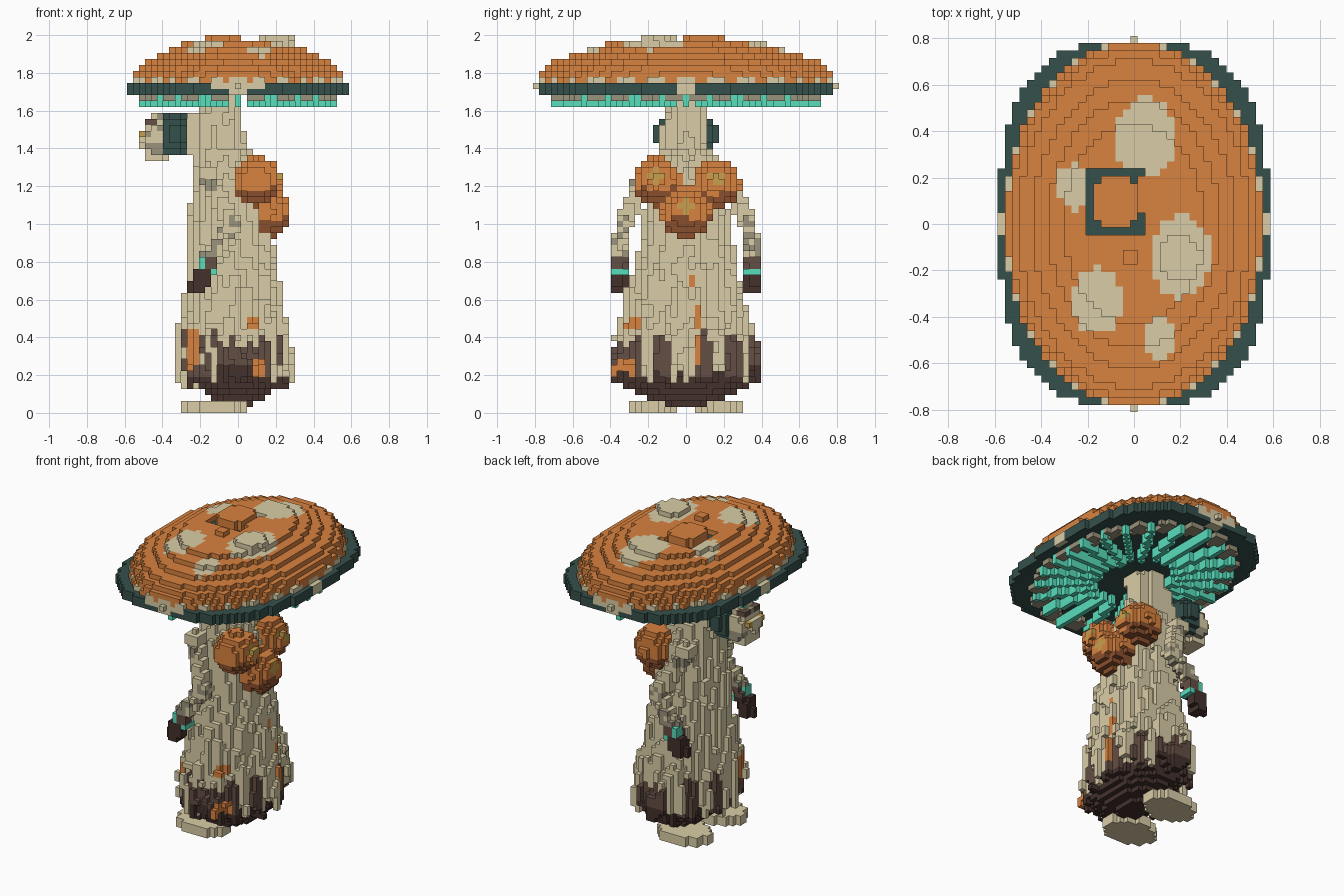
import bpy, bmesh, math
from mathutils import Vector
from mathutils.geometry import intersect_point_line

old = bpy.data.objects.get("Cube")
if old:
    bpy.data.objects.remove(old)

V = 2 / 63  # edge of one block
PALETTE = {"orange": "D9823F", "rust": "8A4F2C", "beige": "DACEA7", "grey": "9A927C",
           "dark_teal": "35504B", "bright_teal": "58DDBB", "brown": "644E44",
           "dark_brown": "43312C", "ochre": "C8A04E"}
NAMES = list(PALETTE)
cells = {}  # block index -> (part, colour)


def linear(code):
    parts = [int(code[n:n + 2], 16) / 255 for n in (0, 2, 4)]
    return [c / 12.92 if c < 0.04 else ((c + 0.055) / 1.055) ** 2.4 for c in parts] + [1]


def make_material(name):
    mat = bpy.data.materials.new(name)
    mat.use_nodes = True
    mat.diffuse_color = linear(PALETTE[name])
    node = next(n for n in mat.node_tree.nodes if n.type == "BSDF_PRINCIPLED")
    node.inputs["Base Color"].default_value = linear(PALETTE[name])
    node.inputs["Roughness"].default_value = 0.9
    return mat


def noise(x, y, s=0):
    return (math.sin(x * 571.3 + y * 913.7 + s * 37.1) * 4375.8) % 1


def fill(part, low, high, shade):
    """Fill the blocks in a box where shade(x, y, z) gives a colour."""
    spans = [range(round(a / V - s), round(b / V - s) + 1) for a, b, s in zip(low, high, (0, 0, 0.5))]
    for i in spans[0]:
        for j in spans[1]:
            for k in spans[2]:
                colour = k >= 0 and shade(i * V, j * V, (k + 0.5) * V)
                if colour:
                    cells[i, j, k] = (part, colour)


def ellipse(x, y, cx, cy, rx, ry, n=2):
    return abs((x - cx) / rx) ** n + abs((y - cy) / ry) ** n


def ellipsoid(part, c, r, colour, n=2):
    c, r = Vector(c), Vector(r)

    def shade(x, y, z):
        d = ellipse(x, y, c.x, c.y, r.x, r.y, n) + abs((z - c.z) / r.z) ** n
        return d < 1 and (colour(x, y, z) if callable(colour) else colour)
    fill(part, c - r, c + r, shade)


def limb(part, a, b, radius, colour):
    a, b = Vector(a), Vector(b)

    def shade(x, y, z):
        p = Vector((x, y, z))
        q, t = intersect_point_line(p, a, b)
        q = a.lerp(b, min(1, max(0, t)))
        return (p - q).length < radius and colour(x, y, z)
    low = [min(m, n) - radius for m, n in zip(a, b)]
    high = [max(m, n) + radius for m, n in zip(a, b)]
    fill(part, low, high, shade)


# Cap: stepped dome with spots and a sunken square holding a knob
STEPS = [1.02, 1, 0.97, 0.91, 0.8, 0.68, 0.55]
SPOTS = [(0.05, 0.37, 0.13, 0.175), (-0.26, 0.16, 0.075, 0.1), (0.2, -0.14, 0.13, 0.18),
         (-0.16, -0.33, 0.11, 0.145), (0.11, -0.5, 0.065, 0.095)]


def dome(x, y, z):
    k = int(z / V)
    if ellipse(x, y, -0.08, 0.095, 0.1, 0.125) < 1:
        return "orange"
    if k == 62:
        if abs(x + 0.02) < 0.03 and abs(y + 0.14) < 0.04:
            return "orange"
        return ellipse(x, y, 0.2, -0.15, 0.09, 0.1) < 1 and "beige"
    if abs(x + 0.08) < 0.125 and abs(y - 0.095) < 0.145 and not (x > 0.02 and abs(y - 0.12) < 0.08):
        return k < 61 and "dark_teal"
    s = STEPS[k - 55]
    if ellipse(x, y, 0, 0, 0.55 * s, 0.775 * s) > 1:
        return None
    if k == 55 and math.cos(28 * math.atan2(y / 0.78, x / 0.57)) > -0.1:
        return "beige"
    spotted = k > 56 and any(ellipse(x, y, *spot) < 1 for spot in SPOTS)
    return "beige" if spotted else "orange"


def rim(x, y, z):
    if ellipse(x, y, 0, 0, 0.58, 0.79, 2.8) < 1:
        width = 0.14 if z > 54 * V else 0.05
        pale = (abs(x) < width and abs(y) > 0.73) or (abs(y) < 0.06 and abs(x) > 0.54)
        return "beige" if pale else "dark_teal"
    return abs(x) < 0.01 and z > 1.72 and "beige"


fill("cap_dome", (-0.6, -0.8, 55.5 * V), (0.6, 0.8, 62.5 * V), dome)
fill("cap_rim", (-0.57, -0.79, 53.5 * V), (0.57, 0.79, 54.5 * V), rim)


# Gills: long bright bars with short grey ones between their ends
def gills(x, y, z):
    e = math.sqrt(ellipse(x, y, 0, 0, 0.55, 0.75))
    step = math.tau / 24
    turn = math.atan2(y, x) / step
    off = math.hypot(x, y) * abs(math.sin((turn - round(turn)) * step))
    if off < 0.53 * V and 0.36 < e < 0.95:
        return "bright_teal"
    return z > 52 * V and math.cos(turn * math.tau) < 0.1 and 0.82 < e < 0.97 and "grey"


fill("gills", (-0.56, -0.76, 51.5 * V), (0.56, 0.76, 52.5 * V), gills)

# Stalk: bark strips on a tapering body that ends in a dripping skirt
PROFILE = [(0.12, -0.02, 0.31, 0.4), (0.3, -0.025, 0.305, 0.395), (0.44, -0.03, 0.29, 0.36),
           (0.56, -0.03, 0.255, 0.325), (0.75, -0.03, 0.24, 0.285), (0.9, -0.035, 0.22, 0.24),
           (1.2, -0.05, 0.19, 0.205), (1.35, -0.07, 0.175, 0.165), (1.42, -0.13, 0.17, 0.125),
           (1.57, -0.125, 0.15, 0.12), (1.61, -0.09, 0.115, 0.115), (1.7, -0.09, 0.115, 0.115)]
# Rust-coloured drips: centre, half size, bottom and top
STREAKS = [(0.24, 0.06, 0.08, 0.025, 0.26, 0.4), (0.24, 0.06, 0.08, 0.025, 0.45, 0.56),
           (0.22, 0.04, 0.08, 0.015, 0.66, 0.73), (-0.24, -0.24, 0.025, 0.1, 0.2, 0.45),
           (0.11, -0.3, 0.03, 0.1, 0.16, 0.27), (0.08, -0.3, 0.02, 0.1, 0.44, 0.5)]
GROOVES = [-0.275, -0.13, 0.09, 0.265]


def bark(x, y, z):
    for low, high in zip(PROFILE, PROFILE[1:]):
        if low[0] <= z <= high[0]:
            t = (z - low[0]) / (high[0] - low[0])
            cx, rx, ry = (a + (b - a) * t for a, b in zip(low[1:], high[1:]))
            break
    else:
        return None
    e = math.sqrt(ellipse(x, y, cx, 0, rx, ry))
    column = noise(x, y)
    strip = noise(x, y, math.floor(z * 4 + 5 * column))
    if z < 0.13 + 0.13 * column or (e < 0.8 and z < 0.22):
        return None
    if e < 0.87 + 0.19 * strip and any(abs(x - a) < u and abs(y - b) < w and c < z < d
                                       for a, b, u, w, c, d in STREAKS):
        return "orange"
    # Brown patch on each flank, brown grooves on the front and back
    if abs(x + 0.015) < 0.14 and abs(y) > 0.24 and z < 0.32 + 0.12 * noise(x, 0.3):
        pale_drip = noise(x, y * y, 2) < 0.12
        return e < 0.9 + 0.14 * strip and ("beige" if pale_drip else "dark_brown" if z < 0.24 else "brown")
    if abs(x) > 0.1 and z < 0.38 + 0.08 * column and any(abs(y - g) < 0.045 for g in GROOVES):
        return e < 0.92 and ("dark_brown" if z < 0.2 else "brown")
    if e < 0.87 + 0.19 * strip:
        return "orange" if z < 0.95 and strip < 0.015 else "beige"


ellipsoid("underside", (0, 0, 0.22), (0.23, 0.33, 0.185), "dark_brown")
fill("stalk", (-0.4, -0.45, 0.12), (0.4, 0.45, 1.68), bark)

# Arms, hands, feet and eyes, one of each per side
for side, word in ((1, "left"), (-1, "right")):
    def teal(x, y, z):
        return "bright_teal"
    elbow, wrist = (-0.03, side * 0.325, 1.0), (-0.15, side * 0.36, 0.82)
    limb(word + "_arm", (-0.16, side * 0.22, 1.27), elbow, 0.05,
         lambda x, y, z: "grey" if 1.19 < z < 1.24 and x < -0.1 else "beige")
    limb(word + "_forearm", elbow, wrist, 0.045,
         lambda x, y, z: "grey" if noise(x, y, z) < 0.5 else "beige")
    limb(word + "_hand", wrist, (-0.21, side * 0.355, 0.67), 0.05,
         lambda x, y, z: "grey" if z > 0.82 else "brown" if z > 0.76 else "dark_brown")
    fill(word + "_wrist_light", (-0.19, side * 0.365 - 0.02, 0.78), (-0.19, side * 0.365 + 0.03, 0.81), teal)
    fill(word + "_palm_light", (-0.13, side * 0.35 - 0.03, 0.745), (-0.13, side * 0.35 + 0.03, 0.745), teal)
    fill(word + "_foot", (-0.3, side * 0.185 - 0.14, 0), (0.06, side * 0.185 + 0.14, 1.5 * V),
         lambda x, y, z: ellipse(x, y, -0.12, side * 0.185, 0.17, 0.125) < 1 and "beige")

# Head: dark hood behind a pale mask
ellipsoid("hood", (-0.34, 0, 1.475), (0.085, 0.165, 0.12), "dark_teal", 2.4)


def mask_colour(x, y, z):
    if 1.52 < z < 1.56 and abs(y) > 0.02 and x < -0.43:
        return "brown"
    return "grey" if abs(y) > 0.07 and 1.38 < z < 1.44 or noise(x, y, z) < 0.1 else "beige"


ellipsoid("mask", (-0.435, 0, 1.45), (0.075, 0.11, 0.13), mask_colour, 2.6)
for side, word in ((1, "left"), (-1, "right")):
    fill(word + "_eye", (-0.51, side * 0.06, 1.485), (-0.48, side * 0.06, 1.485),
         lambda x, y, z: "ochre")

# Three round growths on the back, darker below with a pale dot
for n, (x0, y0, z0, r, cut) in enumerate([(0.1, -0.155, 1.225, 0.13, 1.175),
                                          (0.1, 0.16, 1.215, 0.13, 1.165), (0.15, 0, 1.06, 0.135, 1.03)]):
    def growth_colour(x, y, z):
        if x > x0 + 0.08 and ellipse(y, z, y0, z0 + 0.03, 0.04, 0.04) < 1:
            return "ochre"
        return "rust" if z < cut + 0.04 * noise(x, y) - 0.02 else "orange"
    ellipsoid("back_growth_%d" % (n + 1), (x0, y0, z0), (r, r, r), growth_colour)

# Build one mesh per part from the exposed block faces
materials = [make_material(name) for name in NAMES]
SIDES = [(axis, sign) for axis in range(3) for sign in (0, 1)]
for part in dict.fromkeys(p for p, c in cells.values()):
    bm, verts = bmesh.new(), {}
    for cell, (owner, colour) in cells.items():
        if owner != part:
            continue
        for axis, sign in SIDES:
            beside = list(cell)
            beside[axis] += 2 * sign - 1
            if tuple(beside) in cells:
                continue
            ring = []
            for u, w in ((0, 0), (1, 0), (1, 1), (0, 1)):
                p = list(cell)
                p[axis] += sign
                p[(axis + 1) % 3] += u
                p[(axis + 2) % 3] += w
                p = tuple(p)
                if p not in verts:
                    verts[p] = bm.verts.new(((p[0] - 0.5) * V, (p[1] - 0.5) * V, p[2] * V))
                ring.append(verts[p])
            face = bm.faces.new(ring if sign else ring[::-1])
            face.material_index = NAMES.index(colour)
    mesh = bpy.data.meshes.new(part)
    bm.to_mesh(mesh)
    bm.free()
    for mat in materials:
        mesh.materials.append(mat)
    bpy.context.collection.objects.link(bpy.data.objects.new(part, mesh))
